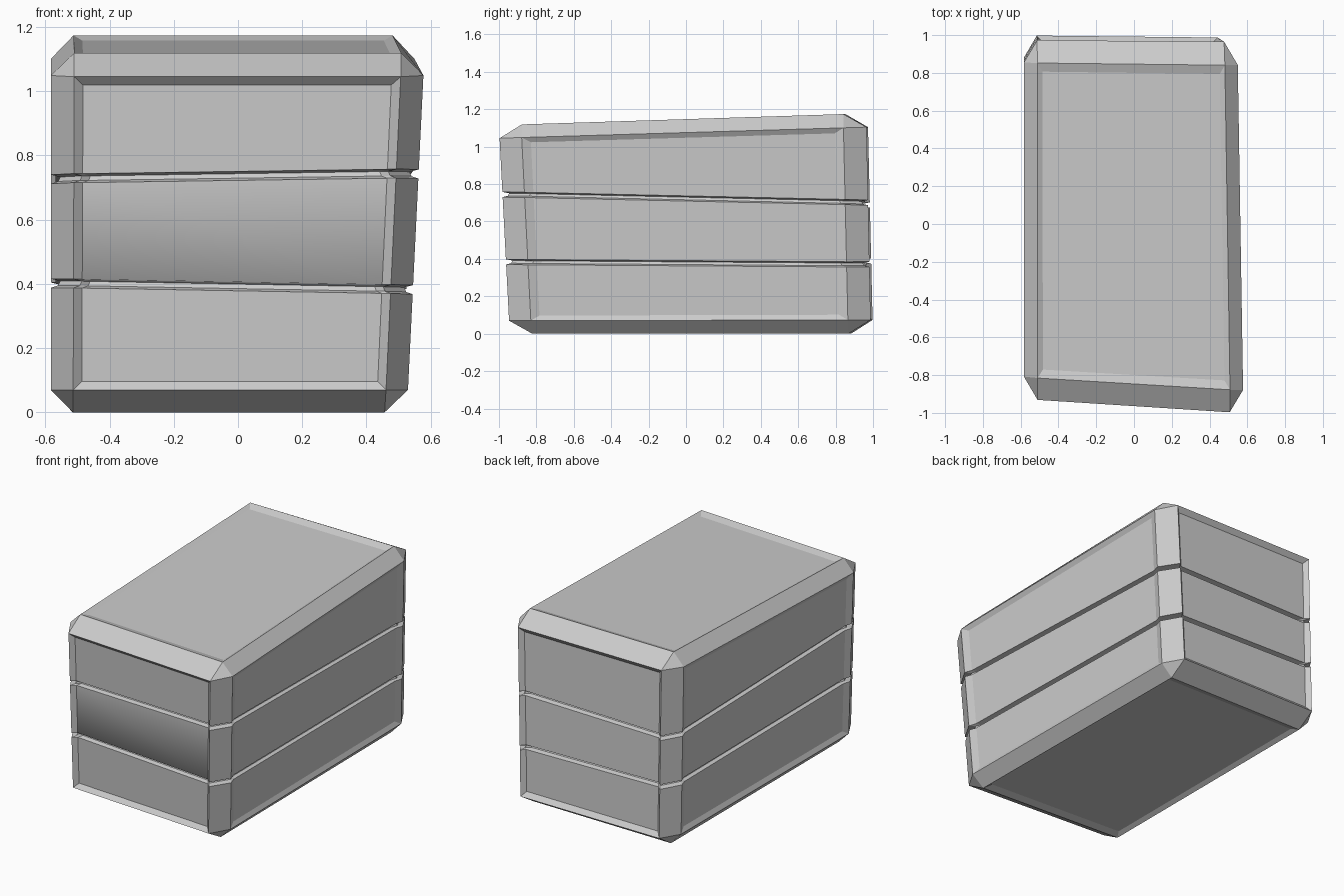
import bpy, bmesh
from mathutils import Vector

if "Cube" in bpy.data.objects:
    bpy.data.objects.remove(bpy.data.objects["Cube"], do_unlink=True)

# One plain grey for the whole block
grey = bpy.data.materials.new("stone_grey")
grey.use_nodes = True
colour = (0.6, 0.6, 0.6, 1)
grey.diffuse_color = colour
grey.node_tree.nodes["Principled BSDF"].inputs["Base Color"].default_value = colour

# Leaning outer corners, keyed by (right, back, top)
CORNERS = {
    (0, 0, 0): (-0.583, -0.875, 0), (1, 0, 0): (0.527, -0.947, 0),
    (0, 1, 0): (-0.583, 1.0, 0), (1, 1, 0): (0.51, 0.988, 0),
    (0, 0, 1): (-0.583, -0.93, 1.115), (1, 0, 1): (0.583, -1.005, 1.115),
    (0, 1, 1): (-0.583, 0.972, 1.178), (1, 1, 1): (0.55, 0.963, 1.178),
}


def lean(p):
    """Map a point of the unit cube into the leaning block."""
    out = Vector()
    for key, corner in CORNERS.items():
        weight = 1
        for t, k in zip(p, key):
            weight *= t if k else 1 - t
        out += Vector(corner) * weight
    return out


def cut(bm, height, normal):
    geom = bm.verts[:] + bm.edges[:] + bm.faces[:]
    res = bmesh.ops.bisect_plane(bm, geom=geom, dist=1e-5,
                                 plane_co=(0, 0, height), plane_no=normal)
    return [g for g in res["geom_cut"] if isinstance(g, bmesh.types.BMVert)]


def groove(bm, height, slope_x, slope_y):
    """Cut a shallow channel around the block along a tilted plane."""
    normal = Vector((-slope_x, -slope_y, 1)).normalized()
    for lip in (-0.014, 0.014):
        cut(bm, height + lip, normal)
    for floor in (-0.007, 0.007):
        for v in cut(bm, height + floor, normal):
            v.co.x *= 0.962
            v.co.y *= 0.972


# Chamfered cube with a sunken panel on every side
bm = bmesh.new()
bmesh.ops.create_cube(bm, size=1)
bmesh.ops.translate(bm, verts=bm.verts, vec=(0.5, 0.5, 0.5))
bmesh.ops.bevel(bm, geom=bm.edges[:], offset=0.0625, segments=1, affect='EDGES')
sides = [f for f in bm.faces if f.calc_area() > 0.5]
bmesh.ops.inset_individual(bm, faces=sides, thickness=0.034, depth=-0.013)
for v in bm.verts:
    v.co = lean(v.co)

# Two grooves divide the block into three tiers
groove(bm, 0.716, 0.013, -0.022)
groove(bm, 0.386, -0.018, -0.007)
bm.normal_update()

# Soft shading on the middle front panel and the lip beneath it
panel = max((f for f in bm.faces if f.normal.y < -0.9
             and 0.45 < f.calc_center_median().z < 0.65),
            key=lambda f: f.calc_area())
low = min(panel.edges, key=lambda e: sum(v.co.z for v in e.verts))
for f in low.link_faces:
    f.smooth = True

mesh = bpy.data.meshes.new("tiered_block")
bm.to_mesh(mesh)
bm.free()
mesh.materials.append(grey)
block = bpy.data.objects.new("tiered_block", mesh)
bpy.context.collection.objects.link(block)
